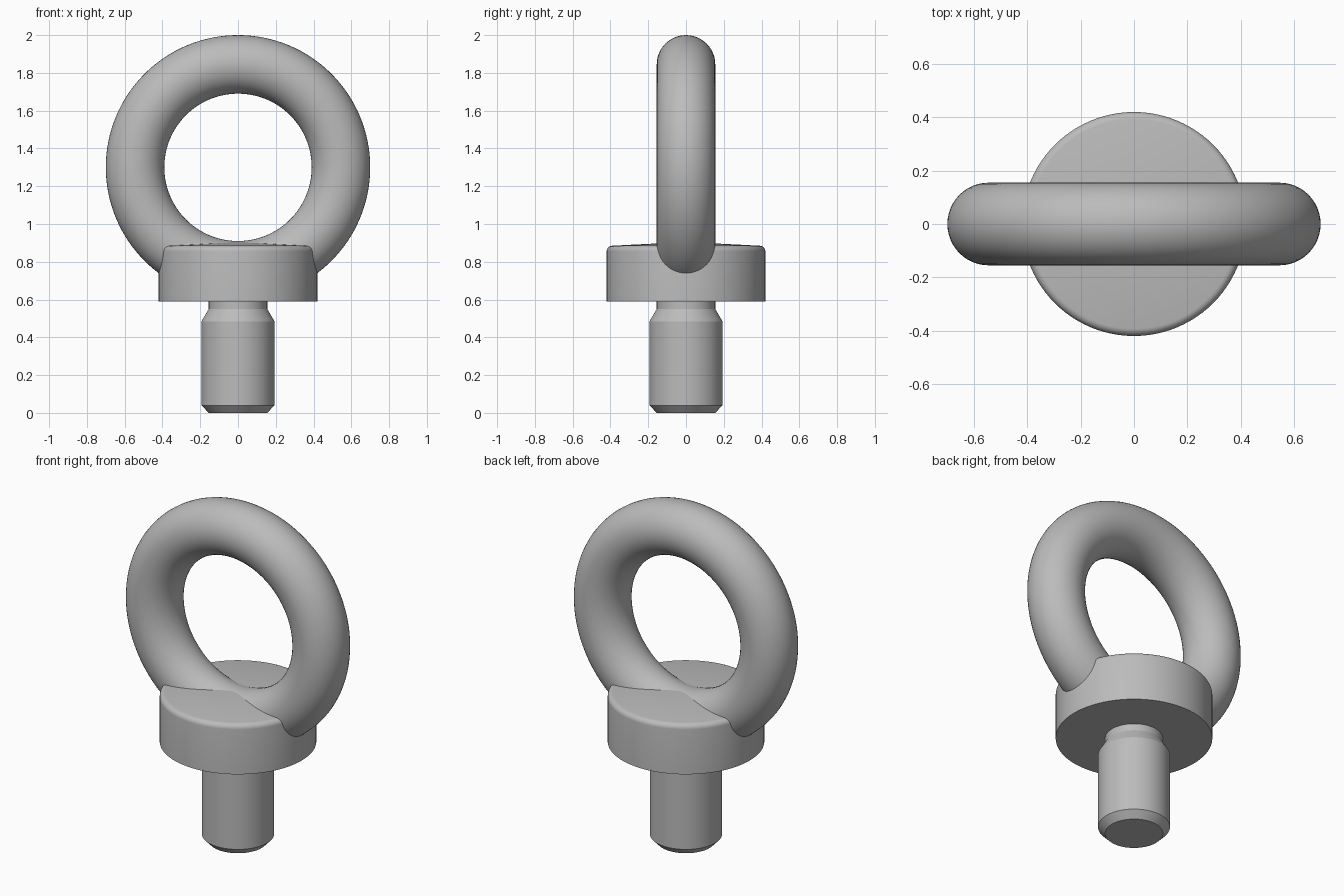
import bpy, bmesh, math

cube = bpy.data.objects.get("Cube")
if cube:
    bpy.data.objects.remove(cube, do_unlink=True)

# Single bare steel colour
steel = bpy.data.materials.new("steel_grey")
steel.use_nodes = True
colour = (0.5, 0.5, 0.5, 1)
steel.diffuse_color = colour
steel.node_tree.nodes["Principled BSDF"].inputs["Base Color"].default_value = colour


def finish(obj, name):
    obj.name = obj.data.name = name
    obj.data.materials.append(steel)
    bpy.ops.object.select_all(action="DESELECT")
    obj.select_set(True)
    bpy.context.view_layer.objects.active = obj
    bpy.ops.object.shade_smooth_by_angle(angle=math.radians(25))


def lathe(name, profile, sides=96):
    """Solid of revolution about z; the profile starts and ends on the axis."""
    bm = bmesh.new()
    verts = [bm.verts.new((r, 0, z)) for r, z in profile]
    edges = [bm.edges.new(pair) for pair in zip(verts, verts[1:])]
    bmesh.ops.spin(bm, geom=verts + edges, cent=(0, 0, 0), axis=(0, 0, 1),
                   angle=math.tau, steps=sides, use_duplicate=False)
    bmesh.ops.remove_doubles(bm, verts=bm.verts, dist=1e-5)
    bmesh.ops.recalc_face_normals(bm, faces=bm.faces)
    mesh = bpy.data.meshes.new(name)
    bm.to_mesh(mesh)
    bm.free()
    obj = bpy.data.objects.new(name, mesh)
    bpy.context.collection.objects.link(obj)
    finish(obj, name)


# Threaded shank: chamfered tip, plain body, tapered undercut below the collar
lathe("shank", [(0, 0), (0.155, 0), (0.193, 0.04), (0.193, 0.485),
                (0.155, 0.55), (0.155, 0.6), (0, 0.6)])

# Collar: flat underside, rounded upper rim, slightly domed top
rim, fillet = 0.42, 0.03
arc = [(rim - fillet + fillet * math.cos(a), 0.855 + fillet * math.sin(a))
       for a in (math.radians(85) * i / 6 for i in range(7))]
lathe("collar", [(0, 0.59), (rim, 0.59)] + arc + [(0, 0.905)])

# Lifting ring standing in the xz plane, sunk into the collar
bpy.ops.mesh.primitive_torus_add(
    major_radius=0.545, minor_radius=0.155, major_segments=128, minor_segments=48,
    location=(0, 0, 1.3), rotation=(math.pi / 2, 0, 0))
finish(bpy.context.object, "lifting_ring")
